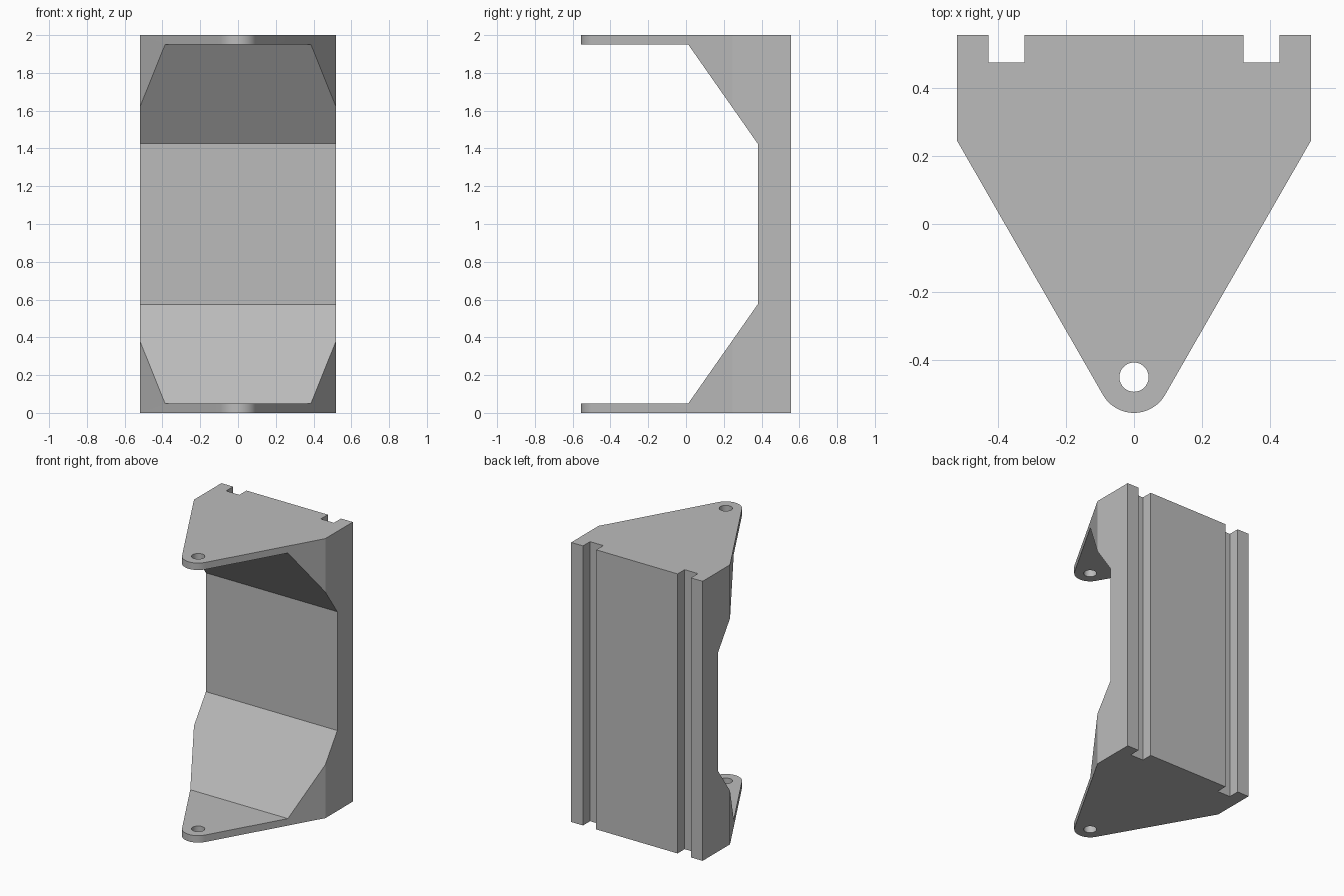
import bpy
import bmesh
from math import sin, cos, radians
from mathutils import Vector

if "Cube" in bpy.data.objects:
    bpy.data.objects.remove(bpy.data.objects["Cube"], do_unlink=True)

grey = bpy.data.materials.new("plain grey")
grey.use_nodes = True
colour = (0.5, 0.5, 0.5, 1)
grey.diffuse_color = colour
grey.node_tree.nodes["Principled BSDF"].inputs["Base Color"].default_value = colour


def prism(name, points, depth):
    """Extrude a closed outline of 3D points along depth."""
    bm = bmesh.new()
    face = bm.faces.new([bm.verts.new(p) for p in points])
    moved = bmesh.ops.extrude_face_region(bm, geom=[face], use_keep_orig=True)["geom"]
    verts = [v for v in moved if isinstance(v, bmesh.types.BMVert)]
    bmesh.ops.translate(bm, verts=verts, vec=Vector(depth))
    bmesh.ops.recalc_face_normals(bm, faces=bm.faces)
    mesh = bpy.data.meshes.new(name)
    bm.to_mesh(mesh)
    bm.free()
    mesh.materials.append(grey)
    obj = bpy.data.objects.new(name, mesh)
    bpy.context.collection.objects.link(obj)
    return obj


def arc(radius, start, end, steps):
    """Points on an arc around the pivot hole."""
    angles = [radians(start + (end - start) * i / steps) for i in range(steps + 1)]
    return [(radius * cos(a), PIVOT_Y + radius * sin(a)) for a in angles]


PIVOT_Y = -0.45
HEIGHT = 2.0

# Bracket body: plan outline with rounded nose and two rear slots
right_half = [(0.52, 0.245), (0.52, 0.555), (0.427, 0.555),
              (0.427, 0.475), (0.322, 0.475), (0.322, 0.555)]
left_half = [(-x, y) for x, y in reversed(right_half)]
outline = arc(0.105, -150, -30, 24) + right_half + left_half
bracket = prism("bracket", [(x, y, 0) for x, y in outline], (0, 0, HEIGHT))

# Opening between the two arms, mirrored about mid height
lower = [(-0.8, 0.05), (0.012, 0.05), (0.38, 0.575)]
upper = [(y, HEIGHT - z) for y, z in reversed(lower)]
opening = prism("opening_cutter", [(-1, y, z) for y, z in lower + upper], (2, 0, 0))

# Pivot hole through both arms
hole = prism("pivot_hole_cutter",
             [(x, y, -0.5) for x, y in arc(0.043, 0, 360, 32)[:-1]], (0, 0, 3))

for cutter in (opening, hole):
    cut = bracket.modifiers.new(cutter.name, 'BOOLEAN')
    cut.operation = 'DIFFERENCE'
    cut.solver = 'EXACT'
    cut.object = cutter

# Apply the cuts and remove the cutters
bpy.ops.object.select_all(action='DESELECT')
bracket.select_set(True)
bpy.context.view_layer.objects.active = bracket
for cutter in (opening, hole):
    bpy.ops.object.modifier_apply(modifier=cutter.name)
    bpy.data.objects.remove(cutter, do_unlink=True)

bpy.ops.object.shade_smooth_by_angle(angle=radians(20))
